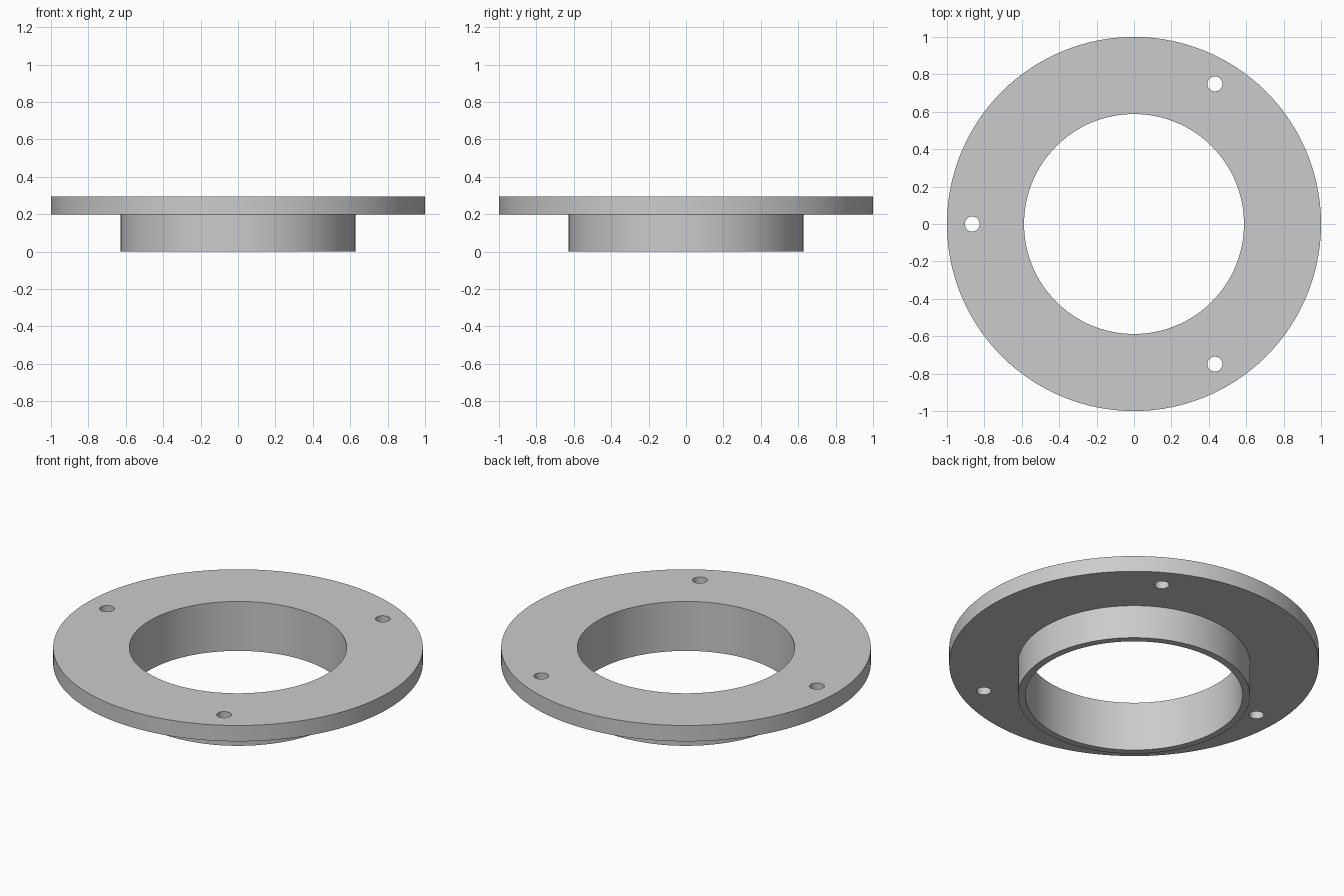
import bpy
import bmesh
import math
from mathutils import Matrix

OUTER, BORE, COLLAR = 1.0, 0.588, 0.628      # radii
UNDERSIDE, TOP = 0.2, 0.295                  # flange heights
HOLE_RADIUS, HOLE_CIRCLE = 0.04, 0.865
SEGMENTS = 128

default = bpy.data.objects.get("Cube")
if default:
    bpy.data.objects.remove(default, do_unlink=True)

# Plain grey metal
grey = bpy.data.materials.new("grey metal")
grey.use_nodes = True
colour = (0.6, 0.6, 0.6, 1)
grey.diffuse_color = colour
grey.node_tree.nodes["Principled BSDF"].inputs["Base Color"].default_value = colour


def add_object(name, bm):
    bmesh.ops.recalc_face_normals(bm, faces=bm.faces)
    mesh = bpy.data.meshes.new(name)
    bm.to_mesh(mesh)
    bm.free()
    mesh.materials.append(grey)
    obj = bpy.data.objects.new(name, mesh)
    bpy.context.collection.objects.link(obj)
    return obj


def lathe(name, profile):
    """Turn a closed (radius, height) outline about the z axis."""
    bm = bmesh.new()
    rings = []
    for i in range(SEGMENTS):
        a = math.tau * i / SEGMENTS
        rings.append([bm.verts.new((r * math.cos(a), r * math.sin(a), z))
                      for r, z in profile])
    for i, ring in enumerate(rings):
        following = rings[(i + 1) % SEGMENTS]
        for j in range(len(profile)):
            k = (j + 1) % len(profile)
            bm.faces.new((ring[j], following[j], following[k], ring[k]))
    return add_object(name, bm)


# Flange and collar turned as one body
body = lathe("flanged_collar", [
    (BORE, 0), (COLLAR, 0), (COLLAR, UNDERSIDE),
    (OUTER, UNDERSIDE), (OUTER, TOP), (BORE, TOP)])

# Three evenly spaced bolt holes
bm = bmesh.new()
for i in range(3):
    a = math.pi / 3 + math.tau * i / 3
    place = Matrix.Translation((HOLE_CIRCLE * math.cos(a),
                                HOLE_CIRCLE * math.sin(a), TOP))
    bmesh.ops.create_cone(bm, cap_ends=True, segments=32, radius1=HOLE_RADIUS,
                          radius2=HOLE_RADIUS, depth=0.5, matrix=place)
cutter = add_object("bolt_hole_cutter", bm)
cutter.hide_render = True

drill = body.modifiers.new("bolt holes", "BOOLEAN")
drill.operation = "DIFFERENCE"
drill.solver = "EXACT"
drill.object = cutter

bpy.ops.object.select_all(action="DESELECT")
body.select_set(True)
bpy.context.view_layer.objects.active = body
bpy.ops.object.modifier_apply(modifier=drill.name)
bpy.data.objects.remove(cutter, do_unlink=True)

# Smooth walls with crisp rims
bpy.ops.object.shade_smooth_by_angle(angle=math.radians(30))
